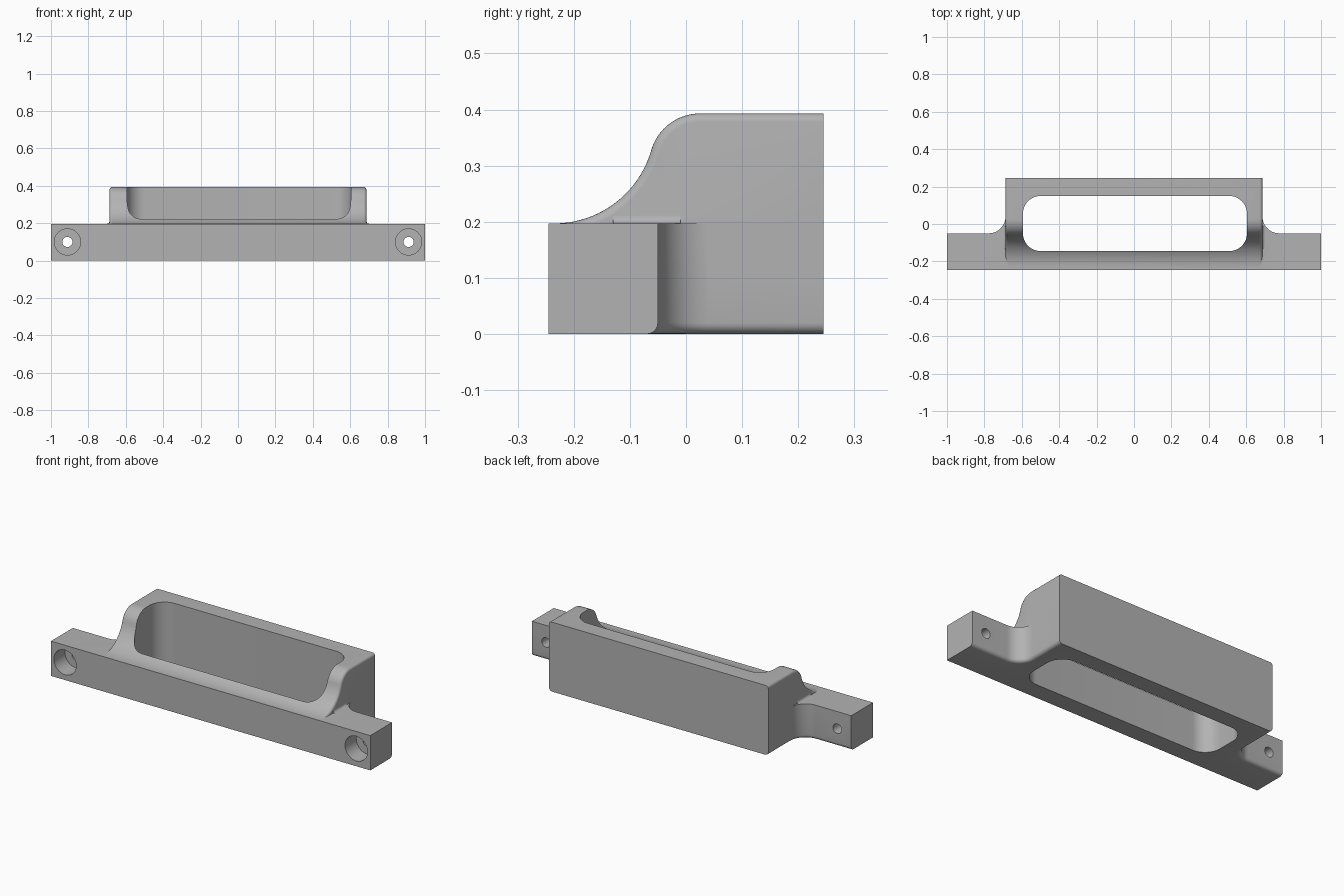
import bpy, bmesh, math
from mathutils import Vector

cube = bpy.data.objects.get("Cube")
if cube:
    bpy.data.objects.remove(cube, do_unlink=True)

mat = bpy.data.materials.new("plain grey")
mat.use_nodes = True
GREY = (0.45, 0.45, 0.45, 1)
mat.diffuse_color = GREY
mat.node_tree.nodes["Principled BSDF"].inputs["Base Color"].default_value = GREY

BAR_Z, TOP_Z = 0.197, 0.393
FRONT, BACK, BAR_BACK = -0.245, 0.245, -0.05
HALF, SIDE = 1.0, 0.687


def arc(cx, cy, r, a0, a1, n=12):
    """Points on a circular arc, angles in degrees."""
    angles = [math.radians(a0 + (a1 - a0) * i / n) for i in range(n + 1)]
    return [(cx + r * math.cos(a), cy + r * math.sin(a)) for a in angles]


def prism(name, points, place, direction, bevel_rule=None, radius=0.0):
    """Extrude a 2D outline; optionally round the edges picked by a rule."""
    bm = bmesh.new()
    face = bm.faces.new([bm.verts.new(place(p)) for p in points])
    ext = bmesh.ops.extrude_face_region(bm, geom=[face])
    moved = [v for v in ext["geom"] if isinstance(v, bmesh.types.BMVert)]
    bmesh.ops.translate(bm, verts=moved, vec=Vector(direction))
    bmesh.ops.recalc_face_normals(bm, faces=bm.faces)
    if bevel_rule:
        edges = [e for e in bm.edges if bevel_rule(e.verts[0].co, e.verts[1].co)]
        bmesh.ops.bevel(bm, geom=edges, offset=radius, segments=5,
                        profile=0.5, affect='EDGES', clamp_overlap=True)
    mesh = bpy.data.meshes.new(name)
    bm.to_mesh(mesh)
    bm.free()
    mesh.materials.append(mat)
    obj = bpy.data.objects.new(name, mesh)
    bpy.context.collection.objects.link(obj)
    return obj


def combine(target, other, operation):
    """Apply a boolean and discard the tool object."""
    mod = target.modifiers.new(operation, 'BOOLEAN')
    mod.operation, mod.object, mod.solver = operation, other, 'EXACT'
    bpy.context.view_layer.objects.active = target
    bpy.ops.object.modifier_apply(modifier=mod.name)
    bpy.data.objects.remove(other, do_unlink=True)


# Base: mounting bar and rear block in one plan outline with filleted corners
R = 0.09
half_plan = [(HALF, FRONT), (HALF, BAR_BACK)]
half_plan += arc(SIDE + R, BAR_BACK + R, R, 270, 180)
half_plan += [(SIDE, BACK)]
plan = half_plan + [(-x, y) for x, y in reversed(half_plan)]


def base_edge(a, b):
    return (max(a.z, b.z) < 0.001 and a.x * b.x > 0
            and min(a.y, b.y) > FRONT + 0.01)


bracket = prism("handle_bracket", plan, lambda p: (p[0], p[1], 0),
                (0, 0, BAR_Z), base_edge, 0.02)

# Upper body: S-curved side profile with rounded side edges
R1, R2, TURN = 0.18, 0.0905, 74
START = FRONT + 0.01
crest_y = START + (R1 + R2) * math.sin(math.radians(TURN))
profile = arc(START, BAR_Z + R1, R1, -90, -90 + TURN, 20)
profile += arc(crest_y, TOP_Z - R2, R2, 90 + TURN, 90, 16)[1:]
profile += [(BACK, TOP_Z), (BACK, 0.1), (START, 0.1)]


def top_edge(a, b):
    return (abs(a.x - b.x) < 0.001 and min(a.z, b.z) > BAR_Z - 0.001
            and max(a.z, b.z) > BAR_Z)


body = prism("upper_body", profile, lambda p: (-SIDE, p[0], p[1]),
             (2 * SIDE, 0, 0), top_edge, 0.015)
combine(bracket, body, 'UNION')

# Small fillets where the body sides meet the bar
F = 0.015
fillet = [(SIDE - 0.03, BAR_Z - 0.02), (SIDE + F, BAR_Z - 0.02)]
fillet += arc(SIDE + F, BAR_Z + F, F, 270, 180, 6) + [(SIDE - 0.03, BAR_Z + F)]
for s in (-1, 1):
    strip = prism("side_fillet", fillet, lambda p: (s * p[0], -0.13, p[1]),
                  (0, 0.12, 0))
    combine(bracket, strip, 'UNION')

# Rounded slot through the body
cx, cy, hx, hy, r = 0.005, 0.0025, 0.599, 0.1475, 0.095
slot = []
for sx, sy, a in ((1, 1, 0), (-1, 1, 90), (-1, -1, 180), (1, -1, 270)):
    slot += arc(cx + sx * (hx - r), cy + sy * (hy - r), r, a, a + 90)
combine(bracket, prism("slot_cutter", slot, lambda p: (p[0], p[1], -0.1),
                       (0, 0, 0.7)), 'DIFFERENCE')

# Counterbored screw holes at both ends of the bar
for x in (-0.912, 0.912):
    for radius, depth in ((0.07, 0.1), (0.027, 0.4)):
        ring = arc(x, 0.1, radius, 0, 360, 40)[:-1]
        tool = prism("hole_cutter", ring, lambda p: (p[0], FRONT - 0.1, p[1]),
                     (0, 0.1 + depth, 0))
        combine(bracket, tool, 'DIFFERENCE')

# Smooth curved faces, keep hard edges crisp
bpy.ops.object.select_all(action='DESELECT')
bracket.select_set(True)
bpy.context.view_layer.objects.active = bracket
bpy.ops.object.shade_smooth_by_angle(angle=math.radians(30))
